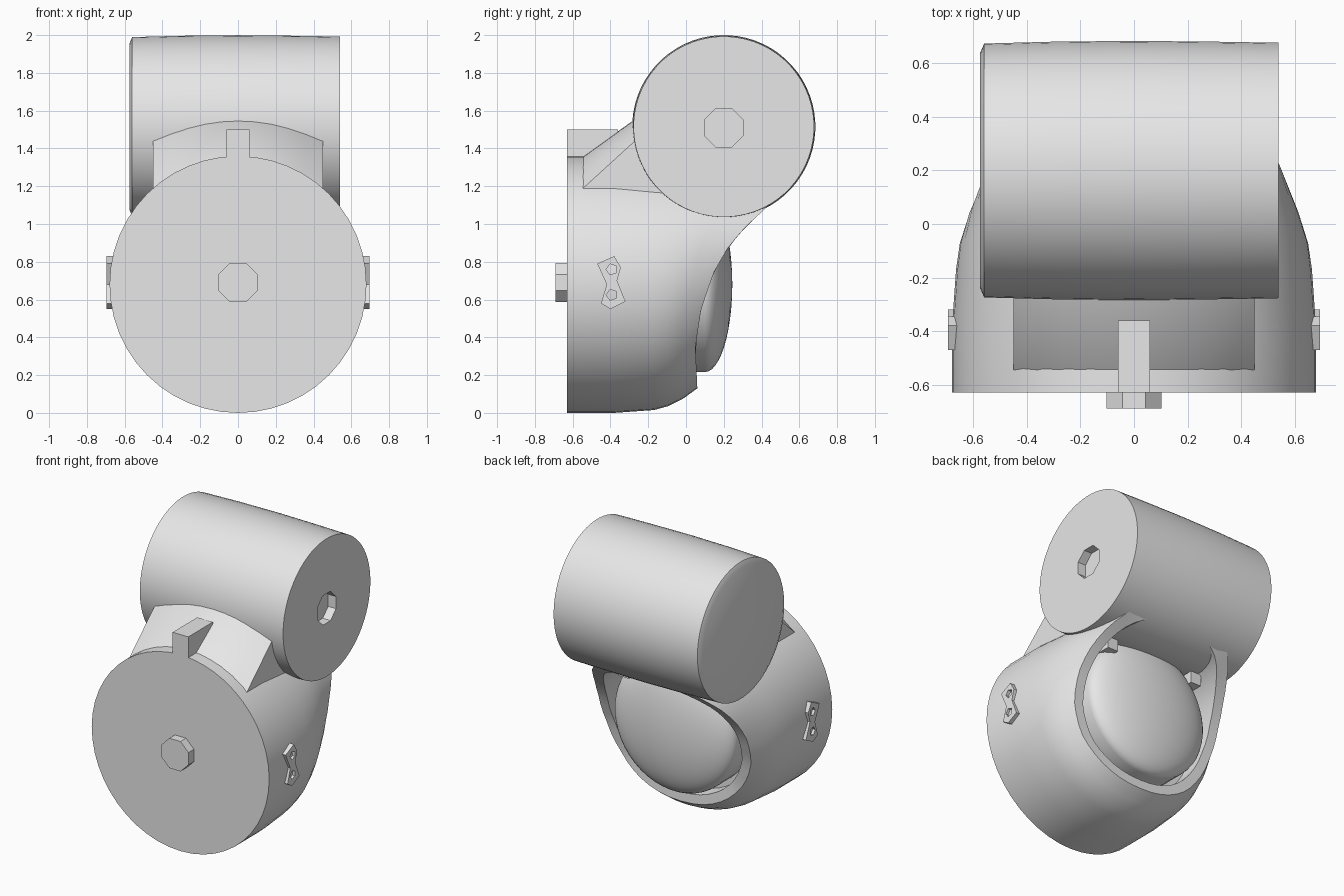
import bpy
import bmesh
from math import sin, cos, pi, radians, sqrt
from mathutils import Vector

cube = bpy.data.objects.get("Cube")
if cube:
    bpy.data.objects.remove(cube, do_unlink=True)

grey = bpy.data.materials.new("plain_grey")
grey.use_nodes = True
COLOUR = (0.8, 0.8, 0.8, 1)
grey.diffuse_color = COLOUR
grey.node_tree.nodes["Principled BSDF"].inputs["Base Color"].default_value = COLOUR


def loft(name, rings, smooth=True, angle=32):
    """Skin a list of closed rings and cap both ends."""
    bm = bmesh.new()
    loops = [[bm.verts.new(p) for p in ring] for ring in rings]
    for a, b in zip(loops, loops[1:]):
        n = len(a)
        for i in range(n):
            j = (i + 1) % n
            bm.faces.new((a[i], a[j], b[j], b[i]))
    bm.faces.new(loops[0])
    bm.faces.new(loops[-1])
    bmesh.ops.recalc_face_normals(bm, faces=bm.faces)
    mesh = bpy.data.meshes.new(name)
    bm.to_mesh(mesh)
    bm.free()
    mesh.materials.append(grey)
    obj = bpy.data.objects.new(name, mesh)
    bpy.context.collection.objects.link(obj)
    bpy.ops.object.select_all(action="DESELECT")
    obj.select_set(True)
    bpy.context.view_layer.objects.active = obj
    if smooth:
        bpy.ops.object.shade_smooth_by_angle(angle=radians(angle))
    return obj


def turned(name, profile, centre, axis, sides=48, **kw):
    """Rings from (position, radius) pairs along the x or y axis."""
    rings = []
    for pos, r in profile:
        ring = []
        for i in range(sides):
            t = 2 * pi * (i + 0.5) / sides
            u, z = r * cos(t), centre[1] + r * sin(t)
            ring.append((pos, centre[0] + u, z) if axis == "x" else (centre[0] + u, pos, z))
        rings.append(ring)
    return loft(name, rings, **kw)


def cut(obj, cutter):
    mod = obj.modifiers.new("cut", "BOOLEAN")
    mod.operation = "DIFFERENCE"
    mod.solver = "EXACT"
    mod.object = cutter
    bpy.context.view_layer.objects.active = obj
    bpy.ops.object.modifier_apply(modifier=mod.name)
    bpy.data.objects.remove(cutter, do_unlink=True)


def box(name, lo, hi):
    ring = lambda y: [(lo[0], y, lo[2]), (hi[0], y, lo[2]), (hi[0], y, hi[2]), (lo[0], y, hi[2])]
    return loft(name, [ring(lo[1]), ring(hi[1])], smooth=False)


# Main housing: round front, sheared open rim at the back, hollow inside
SIDES = 48
ANGLES = [2 * pi * i / SIDES for i in range(SIDES)]
RIM = [(0.13, 0.06), (0.35, 0.05), (0.55, 0.08), (0.75, 0.15),
       (0.87, 0.22), (0.97, 0.3), (1.1, 0.44), (1.3, 0.6)]


def rim_y(z):
    for (z0, y0), (z1, y1) in zip(RIM, RIM[1:]):
        if z <= z1:
            return y0 + (y1 - y0) * max(0, z - z0) / (z1 - z0)
    return RIM[-1][1]


def circle(y, r):
    return [Vector((r * cos(t), y, 0.68 + r * sin(t))) for t in ANGLES]


def rim_point(t, scale=1.0):
    c, s = cos(t), sin(t)
    upper = s > 0
    x = 0.57 * (abs(c) ** (0.6 if upper else 0.9)) * (1 if c > 0 else -1)
    z = 0.68 + (0.5 if upper else 0.55) * s
    x, z = x * scale, 0.66 + (z - 0.66) * scale
    return Vector((x, rim_y(z), z))


shoulder = circle(-0.17, 0.665)
rim = [rim_point(t) for t in ANGLES]
inner = [rim_point(t, 0.88) for t in ANGLES]
rings = [circle(-0.63, 0.68), circle(-0.38, 0.68), shoulder]
for f in (0.33, 0.67):
    ring = []
    for a, b, t in zip(shoulder, rim, ANGLES):
        swell = 0.02 * sin(pi * f)
        ring.append(a.lerp(b, f) + Vector((cos(t), 0, sin(t))) * swell)
    rings.append(ring)
rings += [rim, inner, [Vector((p.x, -0.06, p.z)) for p in inner]]
loft("housing", rings, angle=35)

# Rear dome
dome = [(-0.07, 0.465), (0.1, 0.465)]
for i in range(1, 13):
    r = 0.465 * cos(pi / 2 * i / 12.3)
    dome.append((0.1 + 0.145 * sqrt(1 - (r / 0.465) ** 2), r))
turned("rear_dome", dome, (0, 0.68), "y")

# Small tabs holding the dome
for side, label in ((1, "left"), (-1, "right")):
    x = 0.34 * side
    box(label + "_dome_tab", (x - 0.04, 0.08, 0.95), (x + 0.04, 0.2, 1.03))

# Neck rising from the housing into the cross cylinder
STEPS = [-0.45 + 0.09 * i for i in range(11)]


def neck_ring(y, top, drop):
    arch = []
    for x in STEPS:
        on_body = 0.68 + sqrt(0.68 ** 2 - x * x) - 0.005
        raised = top - drop * (x / 0.45) ** 2
        arch.append((x, y, on_body if top is on_housing else raised))
    return [(-0.45, y, 0.95)] + arch + [(0.45, y, 0.95)]


on_housing = 0.0
loft("neck", [neck_ring(-0.55, on_housing, 0), neck_ring(-0.27, 1.555, 0.115),
              neck_ring(-0.05, 1.6, 0.11)])

# Cross cylinder with a slightly domed right end and a socket in the left end
barrel = turned("cross_cylinder",
                [(-0.575, 0.44), (-0.56, 0.475), (-0.3, 0.482), (0, 0.485),
                 (0.3, 0.482), (0.54, 0.478)], (0.2, 1.515), "x", sides=64)
cut(barrel, turned("socket_cutter", [(0.48, 0.11), (0.6, 0.11)], (0.2, 1.51), "x",
                   sides=8, smooth=False))

# Front boss and top fin
turned("front_boss", [(-0.69, 0.112), (-0.6, 0.112)], (0, 0.69), "y", sides=8, smooth=False)
box("top_fin", (-0.06, -0.63, 1.25), (0.06, -0.36, 1.5))

# Waisted side plates with two small pits each
OUTLINE = [(-0.47, 0.79), (-0.38, 0.83), (-0.345, 0.77), (-0.365, 0.7),
           (-0.32, 0.59), (-0.4, 0.55), (-0.45, 0.58), (-0.42, 0.68)]
for side, label in ((1, "left"), (-1, "right")):
    plate = loft(label + "_side_plate",
                 [[(side * x, y, z) for y, z in OUTLINE] for x in (0.6, 0.695)], smooth=False)
    for z in (0.76, 0.625):
        cut(plate, turned("pit_cutter", [(side * 0.67, 0.03), (side * 0.72, 0.03)],
                          (-0.393, z), "x", sides=5, smooth=False))
